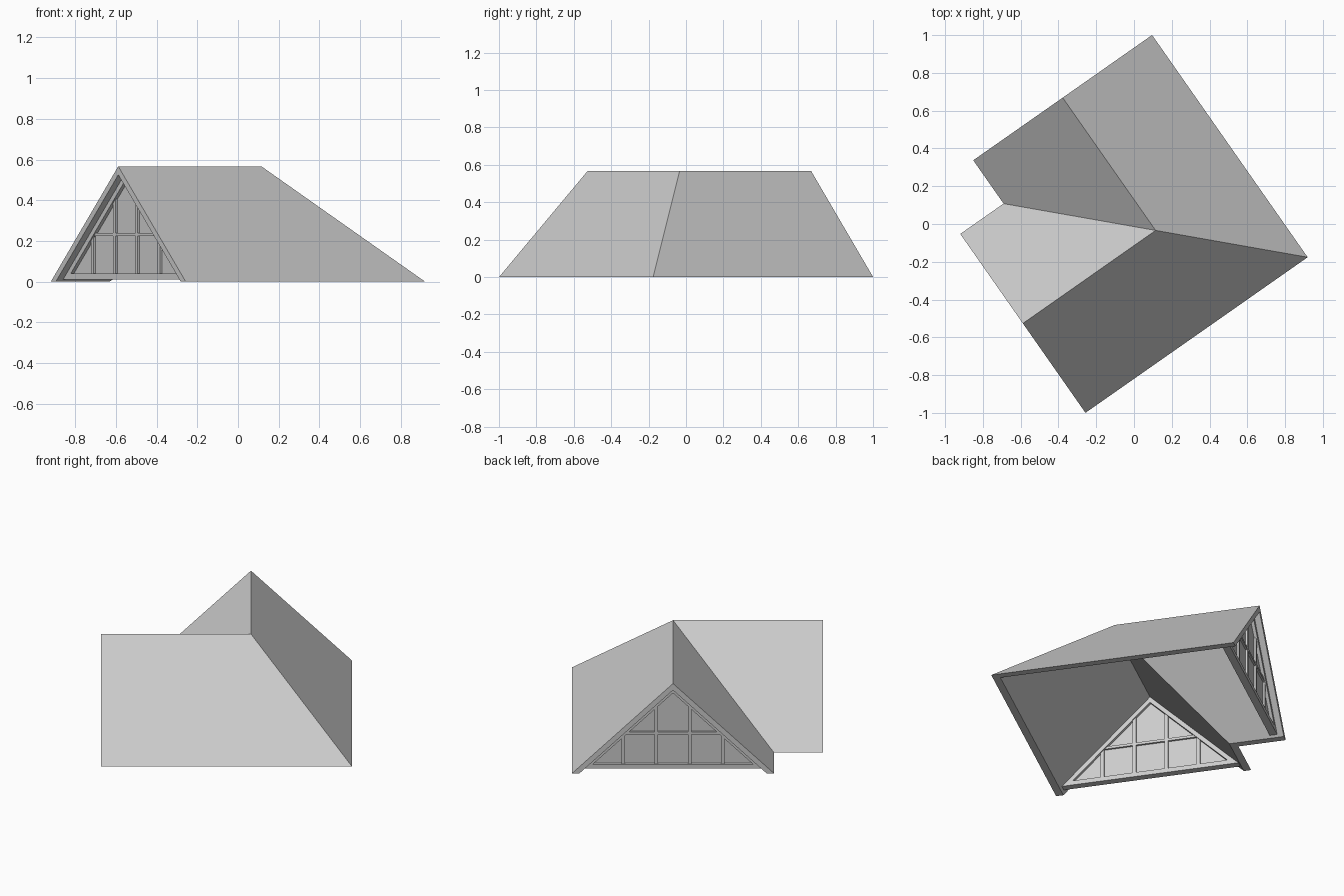
import bpy, bmesh
from math import radians
from mathutils import Matrix

if "Cube" in bpy.data.objects:
    bpy.data.objects.remove(bpy.data.objects["Cube"])

W, L, H, T = 0.578, 0.858, 0.567, 0.042   # half span, ridge length, height, roof thickness (vertical)
PLACE = Matrix.Translation((0.1145, -0.034, 0)) @ Matrix.Rotation(radians(35), 4, 'Z')
K = H / W                                 # roof slope


def finish(name, bm):
    bmesh.ops.recalc_face_normals(bm, faces=bm.faces)
    bm.transform(PLACE)
    me = bpy.data.meshes.new(name)
    bm.to_mesh(me)
    bm.free()
    ob = bpy.data.objects.new(name, me)
    bpy.context.collection.objects.link(ob)
    return ob


# L-shaped roof shell: outer skin, inner skin, flat rim
def skin(bm, w, h):
    pts = [(0, 0, h), (w, -w, 0), (-w, w, 0),
           (-L, -w, 0), (-L, 0, h), (-L, w, 0),
           (-w, L, 0), (0, L, h), (w, L, 0)]
    v = [bm.verts.new(p) for p in pts]
    for f in ((3, 1, 0, 4), (4, 0, 2, 5), (2, 0, 7, 6), (0, 1, 8, 7)):
        bm.faces.new([v[i] for i in f])
    return v


bm = bmesh.new()
outer = skin(bm, W, H)
inner = skin(bm, W - T / K, H - T)
loop = [3, 1, 8, 7, 6, 2, 5, 4]
for a, b in zip(loop, loop[1:] + loop[:1]):
    bm.faces.new((outer[a], outer[b], inner[b], inner[a]))
finish("roof", bm)


# Gable windows: prism from a (sideways, height) outline between two depths
def prism(bm, to_local, poly, d0, d1):
    a = [bm.verts.new(to_local(s, z, d0)) for s, z in poly]
    b = [bm.verts.new(to_local(s, z, d1)) for s, z in poly]
    n = len(poly)
    bm.faces.new(a)
    bm.faces.new(b[::-1])
    for i in range(n):
        j = (i + 1) % n
        bm.faces.new((a[i], b[i], b[j], a[j]))


AO, AI = H - T, 0.49         # apex heights of frame outside and opening
Z0, Z1 = 0.012, 0.04         # bottom rail
R0, R1 = 0.224, 0.24         # cross rail
B = 0.01                     # half bar width


def half(apex, z):           # half width of a gable triangle at height z
    return (apex - z) / K


def slab(apex, z0, z1):      # slice of a gable triangle
    a, b = half(apex, z0), half(apex, z1)
    return [(-a, z0), (a, z0), (b, z1), (-b, z1)]


def gable(name, to_local):
    # surrounding frame: two rafters and a bottom rail
    bm = bmesh.new()
    for sg in (-1, 1):
        prism(bm, to_local, [(0, AO), (sg * half(AO, Z0), Z0), (sg * half(AI, Z1), Z1), (0, AI)], 0.036, 0.08)
    a, b = half(AO, Z0), half(AI, Z1)
    prism(bm, to_local, [(-a, Z0), (a, Z0), (b, Z1), (-b, Z1)], 0.036, 0.08)
    finish(name + "_frame", bm)

    # mullions and cross rail
    bm = bmesh.new()
    prism(bm, to_local, slab(AI, R0, R1), 0.043, 0.073)
    for c in (-0.285, -0.095, 0.095, 0.285):
        lo, hi = c - B, c + B
        tl, th = AI - K * abs(lo), AI - K * abs(hi)
        prism(bm, to_local, [(lo, Z1), (hi, Z1), (hi, min(R0, th)), (lo, min(R0, tl))], 0.043, 0.073)
        if abs(c) < 0.2:
            prism(bm, to_local, [(lo, R1), (hi, R1), (hi, th), (lo, tl)], 0.043, 0.073)
    finish(name + "_bars", bm)

    # glass pane
    bm = bmesh.new()
    prism(bm, to_local, [(-b, Z1), (b, Z1), (0, AI)], 0.055, 0.061)
    finish(name + "_glass", bm)


gable("front_window", lambda s, z, d: (-L + d, s, z))
gable("back_window", lambda s, z, d: (s, L - d, z))
